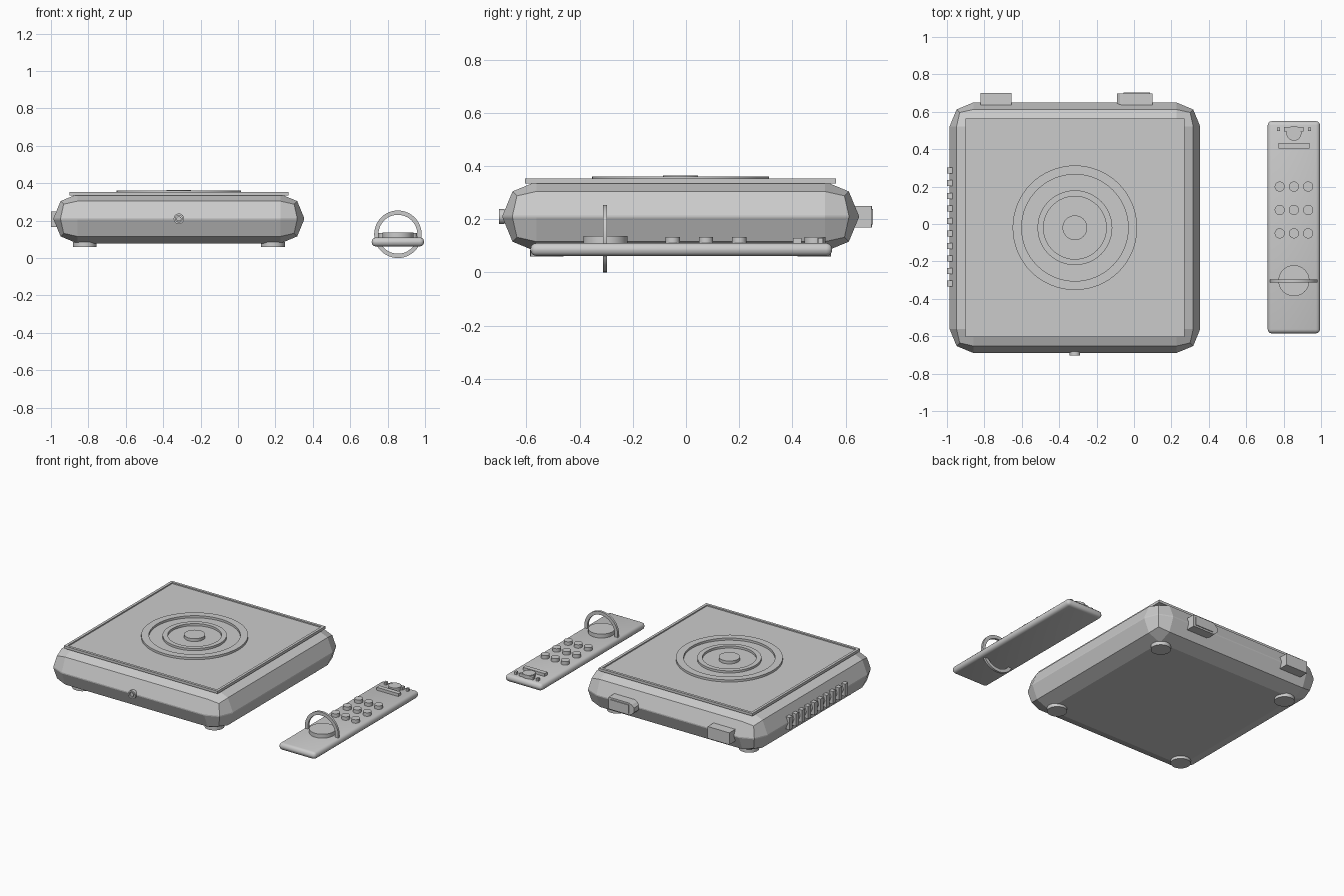
import bpy, bmesh, math
from mathutils import Matrix, Vector

cube = bpy.data.objects.get("Cube")
if cube:
    bpy.data.objects.remove(cube)

grey = bpy.data.materials.new("light_grey")
grey.use_nodes = True
grey.diffuse_color = (0.6, 0.6, 0.6, 1)
grey.node_tree.nodes["Principled BSDF"].inputs["Base Color"].default_value = (0.6, 0.6, 0.6, 1)

AXES = {'X': Matrix.Rotation(math.pi / 2, 4, 'Y'),
        'Y': Matrix.Rotation(math.pi / 2, 4, 'X'),
        'Z': Matrix.Identity(4)}


def finish(name, bm, loc=(0, 0, 0), smooth=False):
    bmesh.ops.recalc_face_normals(bm, faces=bm.faces)
    mesh = bpy.data.meshes.new(name)
    bm.to_mesh(mesh)
    bm.free()
    mesh.materials.append(grey)
    ob = bpy.data.objects.new(name, mesh)
    ob.location = loc
    bpy.context.collection.objects.link(ob)
    if smooth:
        bpy.ops.object.select_all(action='DESELECT')
        ob.select_set(True)
        bpy.context.view_layer.objects.active = ob
        bpy.ops.object.shade_smooth_by_angle(angle=math.radians(35))
    return ob


def box(name, lo, hi, bevel=0, segments=1, smooth=False):
    lo, hi = Vector(lo), Vector(hi)
    bm = bmesh.new()
    bmesh.ops.create_cube(bm, size=1)
    bmesh.ops.scale(bm, vec=hi - lo, verts=bm.verts)
    if bevel:
        bmesh.ops.bevel(bm, geom=bm.edges[:], offset=bevel, segments=segments,
                        profile=0.5, affect='EDGES')
    return finish(name, bm, (lo + hi) / 2, smooth)


def disc(name, centre, radius, depth, axis='Z', sides=32):
    bm = bmesh.new()
    bmesh.ops.create_cone(bm, cap_ends=True, segments=sides, radius1=radius,
                          radius2=radius, depth=depth, matrix=AXES[axis])
    return finish(name, bm, centre, True)


def ring(name, centre, outer, inner, depth, axis='Z', sides=48):
    # Rectangular section swept around the axis
    bm = bmesh.new()
    h = depth / 2
    section = [(outer, -h), (outer, h), (inner, h), (inner, -h)]
    loops = []
    for i in range(sides):
        a = math.tau * i / sides
        loops.append([bm.verts.new((r * math.cos(a), r * math.sin(a), z)) for r, z in section])
    for i, a in enumerate(loops):
        b = loops[(i + 1) % sides]
        for j in range(4):
            k = (j + 1) % 4
            bm.faces.new((a[j], b[j], b[k], a[k]))
    bm.transform(AXES[axis])
    return finish(name, bm, centre, True)


# Player case, faceted with its bevels meeting at mid height
CX, CY = -0.316, -0.02
box("case", (CX - 0.67, CY - 0.67, 0.078), (CX + 0.67, CY + 0.67, 0.342), 0.128, 2)

# Lid panel with a thin raised rim
W = 0.585
box("lid_panel", (CX - W, CY - W, 0.335), (CX + W, CY + W, 0.345))
for s, side in ((-1, "right"), (1, "left")):
    x = CX + s * (W - 0.009)
    box("lid_rim_" + side, (x - 0.009, CY - W, 0.34), (x + 0.009, CY + W, 0.353))
for s, side in ((-1, "front"), (1, "back")):
    y = CY + s * (W - 0.009)
    box("lid_rim_" + side, (CX - W + 0.018, y - 0.009, 0.34), (CX + W - 0.018, y + 0.009, 0.353))

# Concentric ornament on the lid
ring("lid_outer_ring", (CX, CY, 0.351), 0.333, 0.285, 0.018, sides=64)
ring("lid_inner_ring", (CX, CY, 0.351), 0.2, 0.168, 0.018)
disc("lid_button", (CX, CY, 0.354), 0.066, 0.022)

# Feet
for sx in (-1, 1):
    for sy in (-1, 1):
        name = "foot_" + ("front" if sy < 0 else "back") + ("_right" if sx < 0 else "_left")
        disc(name, (CX + sx * 0.503, CY + sy * 0.503, 0.072), 0.063, 0.025)

# Front light
ring("front_light_ring", (CX, -0.693, 0.21), 0.028, 0.018, 0.022, 'Y', 32)
disc("front_light", (CX, -0.692, 0.21), 0.013, 0.02, 'Y', 24)

# Rear sockets
box("rear_square_socket", (-0.82, 0.62, 0.168), (-0.655, 0.7, 0.25))
bm = bmesh.new()
outline = [(-0.055, 0.168), (0.1, 0.168), (0.1, 0.25), (-0.055, 0.25),
           (-0.075, 0.242), (-0.092, 0.225), (-0.092, 0.193), (-0.075, 0.176)]
face = bm.faces.new([bm.verts.new((x, 0.62, z)) for x, z in outline])
out = bmesh.ops.extrude_face_region(bm, geom=[face])
bmesh.ops.translate(bm, vec=(0, 0.078, 0),
                    verts=[v for v in out["geom"] if isinstance(v, bmesh.types.BMVert)])
finish("rear_wide_socket", bm)
box("rear_socket_lip", (-0.055, 0.69, 0.18), (0.085, 0.704, 0.238))

# Side vent ribs
for i in range(10):
    y = -0.318 + i * 0.067
    box(f"vent_rib_{i + 1}", (-1.0, y - 0.016, 0.165), (-0.965, y + 0.016, 0.25))

# Remote control
RX = 0.855
box("remote_body", (RX - 0.14, -0.585, 0.062), (RX + 0.14, 0.55, 0.11), 0.022, 3, True)
for row in range(3):
    for col in range(3):
        disc(f"remote_button_{row * 3 + col + 1}",
             (RX + (col - 1) * 0.076, 0.2 - row * 0.125, 0.12), 0.027, 0.028, sides=24)
disc("remote_dial", (RX, -0.303, 0.12), 0.083, 0.034)
ring("remote_hoop", (RX, -0.305, 0.127), 0.127, 0.104, 0.016, 'Y')
disc("remote_power_button", (RX, 0.485, 0.12), 0.04, 0.028, sides=24)
box("remote_power_bar", (RX - 0.052, 0.495, 0.1), (RX + 0.052, 0.518, 0.13))
box("remote_slide_bar", (RX - 0.083, 0.403, 0.1), (RX + 0.083, 0.434, 0.13))
for s, side in ((-1, "right"), (1, "left")):
    x = RX + s * 0.083
    box("remote_stud_" + side, (x - 0.008, 0.497, 0.1), (x + 0.008, 0.515, 0.13))
